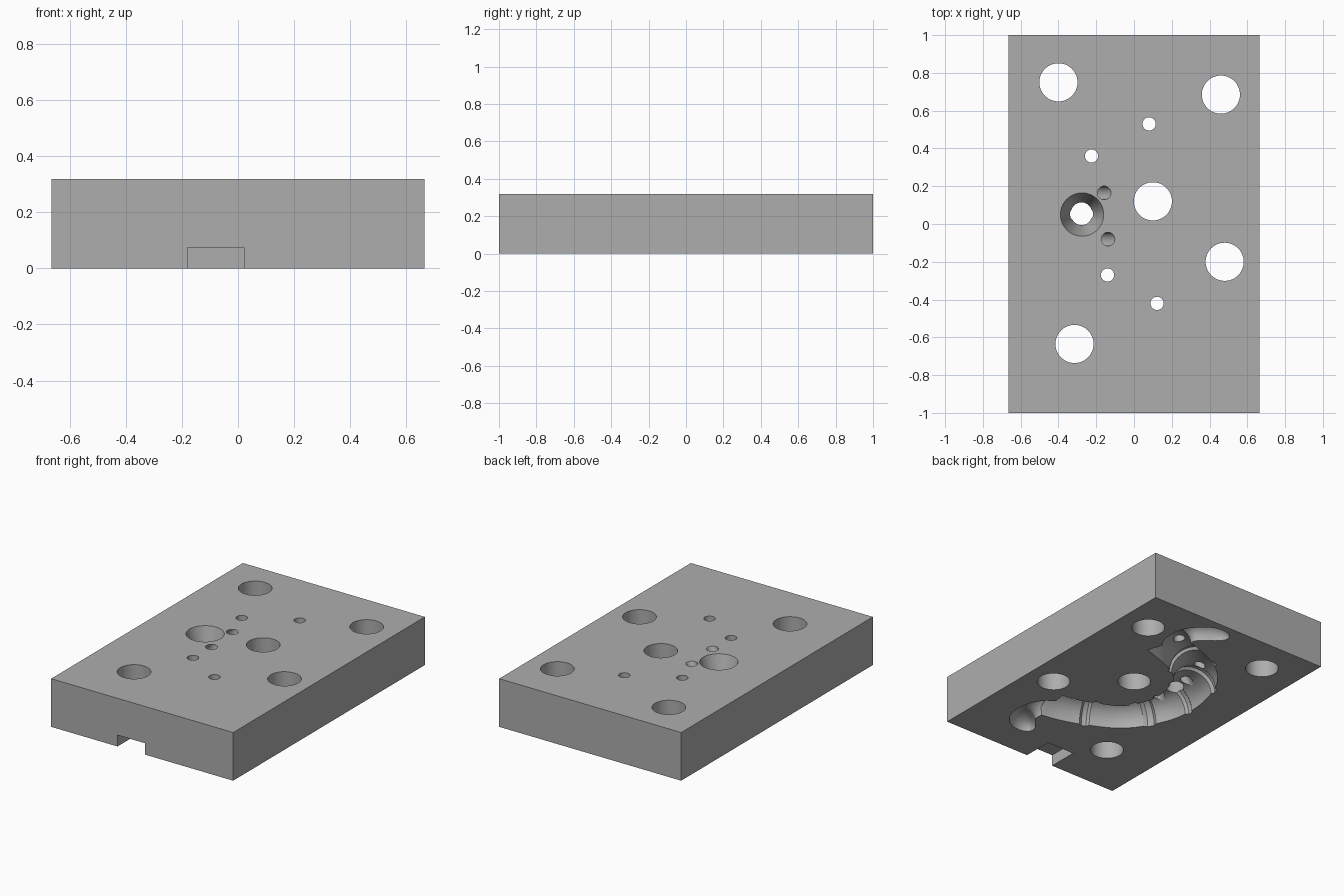
import bpy, bmesh, math
from mathutils import Vector

if "Cube" in bpy.data.objects:
    bpy.data.objects.remove(bpy.data.objects["Cube"], do_unlink=True)

THICK = 0.318
grey = bpy.data.materials.new("plain_grey")
grey.use_nodes = True
colour = (0.42, 0.42, 0.42, 1)
grey.diffuse_color = colour
grey.node_tree.nodes["Principled BSDF"].inputs["Base Color"].default_value = colour


def make(name, bm):
    bmesh.ops.recalc_face_normals(bm, faces=bm.faces)
    mesh = bpy.data.meshes.new(name)
    bm.to_mesh(mesh)
    bm.free()
    mesh.materials.append(grey)
    ob = bpy.data.objects.new(name, mesh)
    bpy.context.collection.objects.link(ob)
    return ob


def box(name, low, high):
    bm = bmesh.new()
    bmesh.ops.create_cube(bm, size=1)
    low, high = Vector(low), Vector(high)
    for v in bm.verts:
        v.co = (low + high) / 2 + v.co * (high - low)
    return make(name, bm)


def loft(name, rings):
    """Close a list of equal rings of points into a solid."""
    bm = bmesh.new()
    loops = [[bm.verts.new(p) for p in ring] for ring in rings]
    n = len(loops[0])
    for a, b in zip(loops, loops[1:]):
        for i in range(n):
            j = (i + 1) % n
            bm.faces.new((a[i], a[j], b[j], b[i]))
    bm.faces.new(loops[0])
    bm.faces.new(loops[-1])
    return make(name, bm)


def bore(name, bottom, top, r0, r1, n=48):
    """Straight or slanted round hole with level end rings."""
    def ring(c, r):
        return [Vector(c) + Vector((r * math.cos(math.tau * i / n),
                r * math.sin(math.tau * i / n), 0)) for i in range(n)]
    return loft(name, [ring(bottom, r0), ring(top, r1)])


def spline(points, steps):
    """Smooth path through the points."""
    p = [Vector((x, y, 0)) for x, y in points]
    p = [2 * p[0] - p[1]] + p + [2 * p[-1] - p[-2]]
    path = []
    for a, b, c, d in zip(p, p[1:], p[2:], p[3:]):
        for k in range(steps):
            t = k / steps
            path.append((2 * b + (c - a) * t + (2 * a - 5 * b + 4 * c - d) * t ** 2
                         + (3 * b - a - 3 * c + d) * t ** 3) / 2)
    return path + [p[-2]]


def tube(name, points, radius, steps=12, n=40):
    """Sweep a circle along a level path, with radius given by the fraction."""
    path = spline(points, steps)
    rings = []
    last = len(path) - 1
    for k, c in enumerate(path):
        along = (path[min(k + 1, last)] - path[max(k - 1, 0)]).normalized()
        side = Vector((-along.y, along.x, 0))
        r = radius(k / last)
        rings.append([c + side * r * math.cos(math.tau * i / n)
                      + Vector((0, 0, r * math.sin(math.tau * i / n))) for i in range(n)])
    return loft(name, rings)


# Grub body with raised ribs
def body_radius(t):
    ribbed = any(abs(t - rib) < 0.013 for rib in (0.2, 0.36, 0.5, 0.66, 0.82))
    return 0.152 if ribbed else 0.136


def tail_radius(t):
    return 0.08 if t < 0.75 else 0.08 * math.sqrt(max(0.02, 1 - ((t - 0.75) / 0.25) ** 2))


mould = box("mould_half", (-0.665, -1, 0), (0.665, 1, THICK))

cutters = [
    tube("body_cavity", [(0.305, -0.43), (0.19, -0.41), (0.05, -0.36), (-0.13, -0.26),
                         (-0.235, -0.09), (-0.265, 0.05), (-0.25, 0.2), (-0.19, 0.36),
                         (-0.08, 0.47), (0.06, 0.54), (0.243, 0.6)], body_radius),
    tube("lower_tail_cavity", [(0.22, -0.42), (0.32, -0.48), (0.355, -0.59),
                               (0.32, -0.69), (0.2, -0.76)], tail_radius),
    tube("upper_tail_cavity", [(0.15, 0.58), (0.21, 0.66), (0.21, 0.77),
                               (0.13, 0.86), (0.0, 0.91)], tail_radius),
    box("front_notch", (-0.18, -1.1, -0.1), (0.022, -0.8, 0.075)),
    bore("pouring_funnel", (-0.28, 0.055, 0.1), (-0.275, 0.05, THICK + 0.001), 0.05, 0.115),
]

# Bolt holes
for x, y in ((-0.4, 0.75), (0.46, 0.685), (0.1, 0.12), (0.48, -0.2), (-0.315, -0.635)):
    cutters.append(bore("bolt_hole", (x, y, -0.1), (x, y, THICK + 0.1), 0.101, 0.101))

# Narrow straight vents
for x, y in ((0.08, 0.53), (-0.225, 0.36), (-0.14, -0.27), (0.122, -0.42)):
    cutters.append(bore("vent_hole", (x, y, -0.1), (x, y, THICK + 0.1), 0.035, 0.035, 32))

# Slanted vents running into the body cavity
for x, y in ((-0.158, 0.165), (-0.138, -0.08)):
    cutters.append(bore("slanted_vent", (x - 0.14, y, 0.11),
                        (x + 0.014, y, THICK + 0.02), 0.036, 0.036, 32))

# Cut everything in turn, then drop the cutters
bpy.context.view_layer.objects.active = mould
mould.select_set(True)
for cutter in cutters:
    cutter.hide_render = True
    mod = mould.modifiers.new("cut", 'BOOLEAN')
    mod.operation = 'DIFFERENCE'
    mod.solver = 'EXACT'
    mod.object = cutter
    bpy.ops.object.modifier_apply(modifier=mod.name)
for cutter in cutters:
    bpy.data.objects.remove(cutter, do_unlink=True)

bpy.ops.object.shade_smooth_by_angle(angle=math.radians(30))
